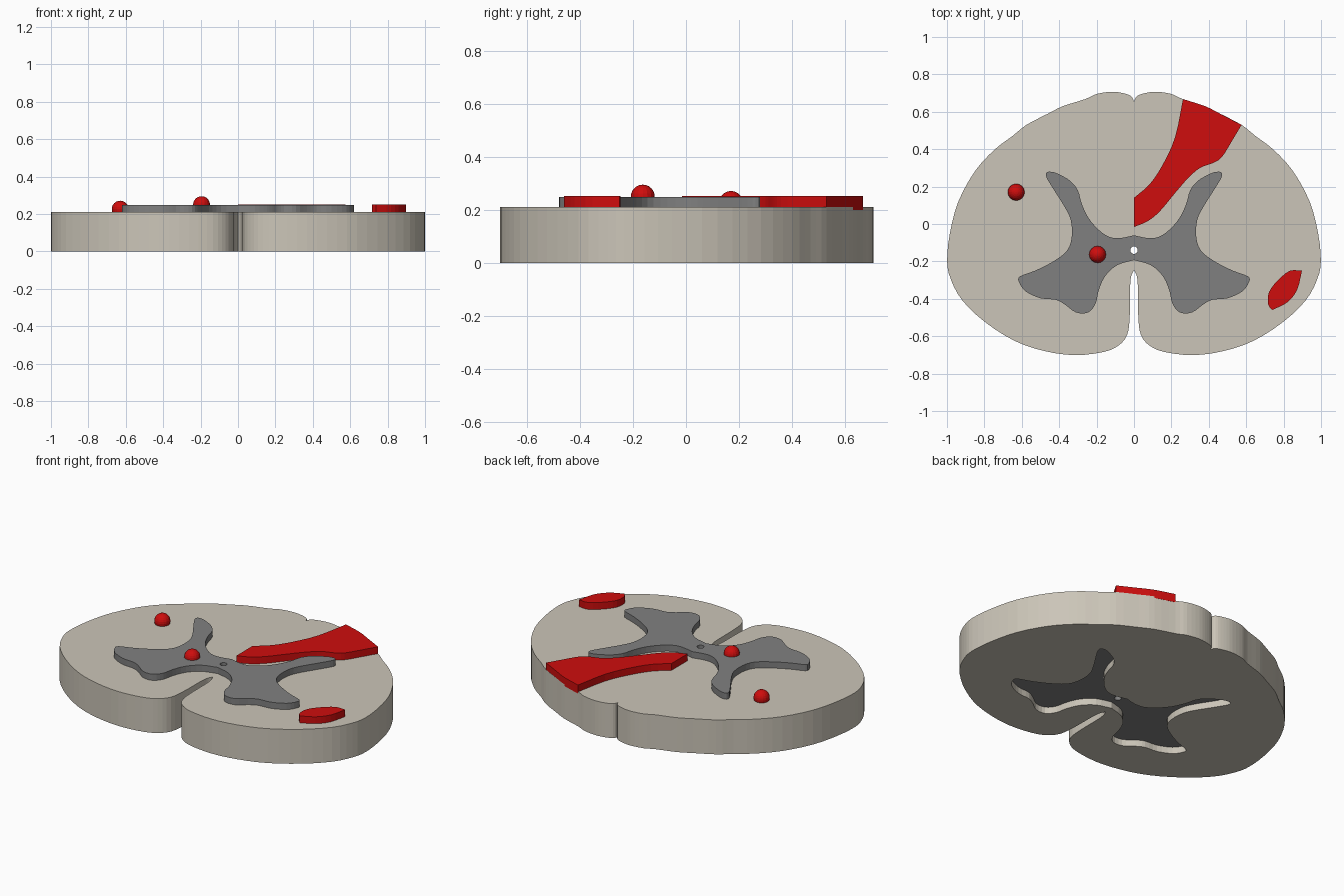
import bpy, bmesh, math
from mathutils import Vector

if "Cube" in bpy.data.objects:
    bpy.data.objects.remove(bpy.data.objects["Cube"])


def material(name, rgb):
    m = bpy.data.materials.new(name)
    m.diffuse_color = (*rgb, 1)
    m.use_nodes = True
    m.node_tree.nodes["Principled BSDF"].inputs["Base Color"].default_value = m.diffuse_color
    return m


BEIGE = material("pale beige", (0.60, 0.56, 0.48))
GREY = material("mid grey", (0.216, 0.216, 0.216))
RED = material("red", (0.62, 0.004, 0.004))


def smooth(points, steps=3):
    """Catmull-Rom through an open run of points."""
    p = [Vector(q) for q in points]
    p = [2 * p[0] - p[1]] + p + [2 * p[-1] - p[-2]]
    out = []
    for a, b, c, d in zip(p, p[1:], p[2:], p[3:]):
        for i in range(steps):
            t = i / steps
            out.append(0.5 * (2 * b + (c - a) * t + (2 * a - 5 * b + 4 * c - d) * t * t
                              + (3 * b - a - 3 * c + d) * t ** 3))
    return out + [p[-2]]


def mirrored(half):
    """Close a right-hand half outline that starts and ends on x = 0."""
    return half + [Vector((-q.x, q.y)) for q in reversed(half[1:-1])]


def plate(name, loops, z0, z1, mat):
    """Filled outline (later loops are holes) extruded from z0 to z1."""
    cu = bpy.data.curves.new(name, 'CURVE')
    cu.dimensions = '2D'
    cu.fill_mode = 'BOTH'
    cu.extrude = (z1 - z0) / 2
    for loop in loops:
        s = cu.splines.new('POLY')
        s.points.add(len(loop) - 1)
        for pt, q in zip(s.points, loop):
            pt.co = (q[0], q[1], 0, 1)
        s.use_cyclic_u = True
    tmp = bpy.data.objects.new(name + "_outline", cu)
    bpy.context.collection.objects.link(tmp)
    bpy.context.view_layer.update()
    me = bpy.data.meshes.new_from_object(tmp.evaluated_get(bpy.context.evaluated_depsgraph_get()))
    bpy.data.objects.remove(tmp)
    bm = bmesh.new()
    bm.from_mesh(me)
    bmesh.ops.remove_doubles(bm, verts=bm.verts, dist=1e-5)
    bmesh.ops.translate(bm, verts=bm.verts, vec=(0, 0, (z0 + z1) / 2))
    bmesh.ops.recalc_face_normals(bm, faces=bm.faces)
    for f in bm.faces:
        f.smooth = False
    bm.to_mesh(me)
    bm.free()
    me.materials.clear()
    me.materials.append(mat)
    me.name = name
    ob = bpy.data.objects.new(name, me)
    bpy.context.collection.objects.link(ob)


# Outlines: right halves of the slab and the butterfly core
slab = mirrored(smooth([
    (0, .655), (.015, .683), (.06, .70), (.12, .707), (.20, .695), (.26, .668), (.38, .63),
    (.46, .59), (.575, .53), (.65, .47), (.743, .40), (.85, .283), (.94, .118), (.985, -.053),
    (.999, -.20), (.98, -.294), (.92, -.406), (.797, -.524), (.636, -.626), (.476, -.68),
    (.316, -.701), (.166, -.685), (.086, -.652), (.037, -.594), (.023, -.497), (.021, -.35),
    (.016, -.283), (0, -.246)]))
core = mirrored(smooth([
    (0, -.06), (.07, -.075), (.13, -.07), (.19, -.03), (.245, .035), (.28, .11), (.30, .18),
    (.34, .23), (.39, .26), (.43, .277), (.465, .277), (.468, .25), (.43, .185), (.37, .09),
    (.338, .02), (.333, -.07), (.36, -.145), (.44, -.205), (.53, -.25), (.61, -.28),
    (.615, -.31), (.58, -.36), (.50, -.397), (.42, -.405), (.37, -.43), (.31, -.473),
    (.245, -.473), (.205, -.425), (.19, -.36), (.155, -.28), (.09, -.22), (0, -.193)]))
canal = [(.02 * math.cos(math.tau * i / 16), -.14 + .02 * math.sin(math.tau * i / 16))
         for i in range(16)]

# Outer slab with butterfly opening, and core raised within it
plate("outer_slab", [slab, core], 0, .21, BEIGE)
plate("butterfly_core", [core, canal], .04, .248, GREY)

# Curved red band reaching the rim
band = (smooth([(0, .14), (.085, .214), (.155, .32), (.22, .465), (.262, .668)])
        + smooth([(.262, .668), (.38, .63), (.46, .59), (.575, .53)])[1:]
        + smooth([(.575, .53), (.524, .444), (.47, .358), (.422, .326), (.353, .30), (.29, .246),
                  (.22, .166), (.14, .07), (.075, .016), (0, -.016)])[1:])
plate("red_band", [band], .2, .252, RED)

# Red leaf patch
leaf = smooth([(.898, -.25), (.834, -.25), (.77, -.30), (.722, -.364), (.717, -.428),
               (.738, -.46)]) + smooth([(.738, -.46), (.818, -.42), (.872, -.353),
                                        (.898, -.25)])[1:-1]
plate("red_leaf", [leaf], .2, .252, RED)

# Red marker balls
for name, loc in (("outer_ball", (-.63, .17, .226)), ("core_ball", (-.195, -.163, .25))):
    bpy.ops.mesh.primitive_uv_sphere_add(segments=16, ring_count=12, radius=.045, location=loc)
    ob = bpy.context.object
    ob.name = name
    ob.data.materials.append(RED)
